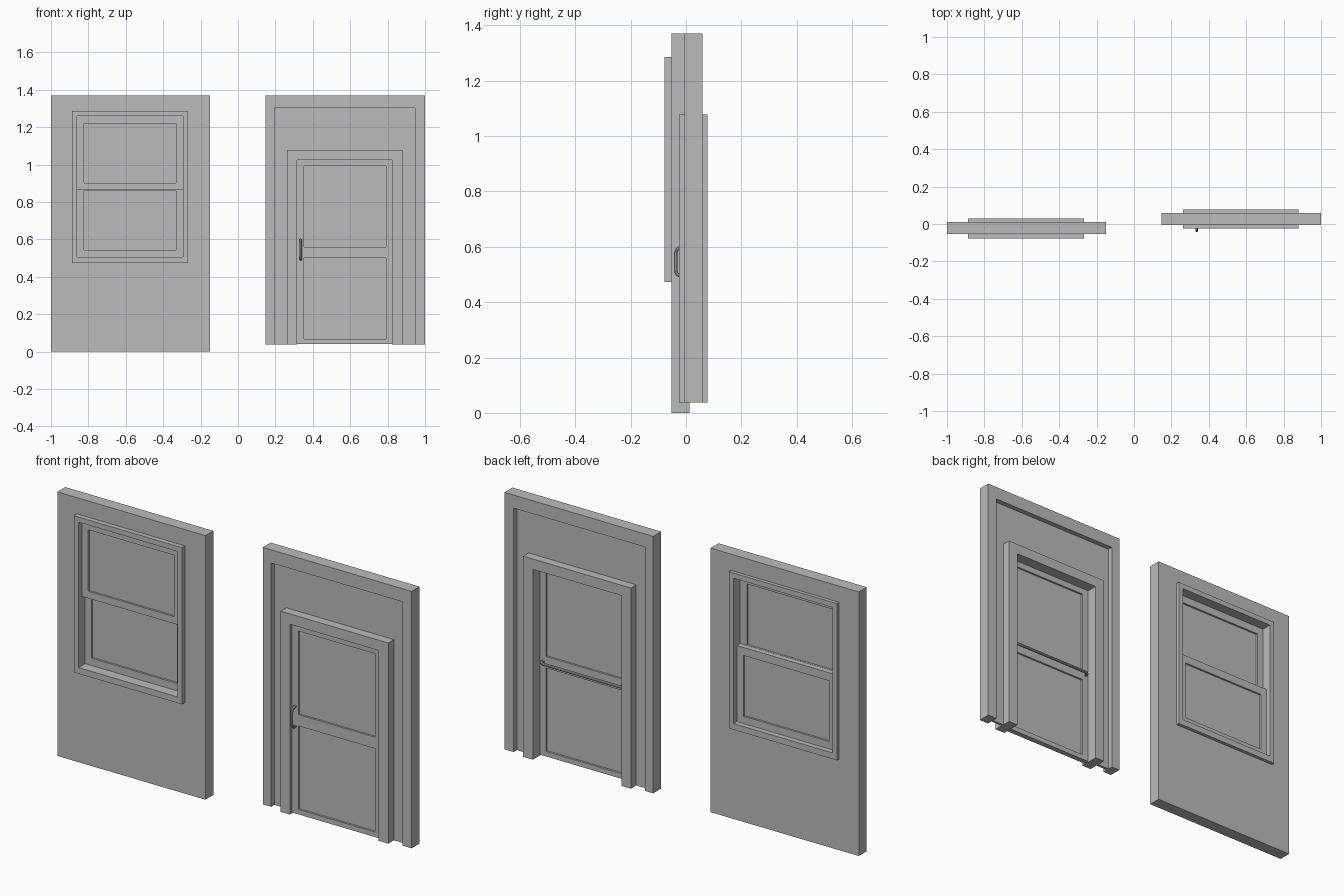
import bpy, bmesh, math
from mathutils import Vector

cube = bpy.data.objects.get("Cube")
if cube:
    bpy.data.objects.remove(cube, do_unlink=True)

grey = bpy.data.materials.new("plain_grey")
grey.use_nodes = True
colour = (0.5, 0.5, 0.5, 1)
grey.diffuse_color = colour
grey.node_tree.nodes["Principled BSDF"].inputs["Base Color"].default_value = colour


def lattice(name, xs, zs, y0, y1, holes=()):
    """Slab split into cells at xs and zs, with the listed cells left open."""
    bm = bmesh.new()
    cache = {}

    def vert(i, k, y):
        if (i, k, y) not in cache:
            cache[i, k, y] = bm.verts.new((xs[i], y, zs[k]))
        return cache[i, k, y]

    cells = {(i, k) for i in range(len(xs) - 1) for k in range(len(zs) - 1)} - set(holes)
    for i, k in cells:
        ring = [(i, k), (i + 1, k), (i + 1, k + 1), (i, k + 1)]
        sides = [(i, k - 1), (i + 1, k), (i, k + 1), (i - 1, k)]
        for y in (y0, y1):
            bm.faces.new([vert(*c, y) for c in ring])
        for n, neighbour in enumerate(sides):
            if neighbour not in cells:
                a, b = ring[n], ring[(n + 1) % 4]
                bm.faces.new([vert(*a, y0), vert(*b, y0), vert(*b, y1), vert(*a, y1)])
    bmesh.ops.recalc_face_normals(bm, faces=bm.faces)
    bmesh.ops.dissolve_limit(bm, angle_limit=0.01, verts=bm.verts, edges=bm.edges)
    mesh = bpy.data.meshes.new(name)
    bm.to_mesh(mesh)
    bm.free()
    mesh.materials.append(grey)
    ob = bpy.data.objects.new(name, mesh)
    bpy.context.collection.objects.link(ob)
    return ob


def pull(name, start, end, out, radius, bend=0.022):
    """Round bar between two points, standing off along out with rounded corners."""
    a, b, out = Vector(start), Vector(end), Vector(out)
    along = (b - a).normalized()
    away = out.normalized()
    points = [a]
    for corner, d, flip in ((a + out, along, False), (b + out, -along, True)):
        centre = corner + bend * (d - away)
        arc = [centre + bend * (away * math.sin(t) - d * math.cos(t))
               for t in (n * math.pi / 12 for n in range(7))]
        points += arc[::-1] if flip else arc
    points.append(b)
    curve = bpy.data.curves.new(name, 'CURVE')
    curve.dimensions = '3D'
    curve.bevel_depth = radius
    curve.bevel_resolution = 3
    curve.use_fill_caps = True
    spline = curve.splines.new('POLY')
    spline.points.add(len(points) - 1)
    for p, co in zip(spline.points, points):
        p.co = (*co, 1)
    curve.materials.append(grey)
    ob = bpy.data.objects.new(name, curve)
    bpy.context.collection.objects.link(ob)
    bpy.ops.object.select_all(action='DESELECT')
    ob.select_set(True)
    bpy.context.view_layer.objects.active = ob
    bpy.ops.object.convert(target='MESH')
    bpy.ops.object.shade_smooth_by_angle()


HOLE = [(1, 1)]      # closed ring
PORTAL = [(1, 0)]    # open at the floor

# Window wall and casing
lattice("window_wall", [-1, -0.888, -0.267, -0.15], [0, 0.473, 1.286, 1.37], -0.053, 0.012, HOLE)
lattice("window_casing", [-0.888, -0.861, -0.294, -0.267],
        [0.473, 0.505, 1.259, 1.286], -0.078, 0.03, HOLE)

# Two sliding sashes, the upper one in front
for name, zs, y in (("upper", [0.864, 0.901, 1.219, 1.259], -0.051),
                    ("lower", [0.505, 0.543, 0.858, 0.9], -0.024)):
    lattice(name + "_sash", [-0.861, -0.824, -0.332, -0.294], zs, y, y + 0.027, HOLE)
    lattice(name + "_pane", [-0.824, -0.332], zs[1:3], y + 0.01, y + 0.017)

# Door wall: outer surround with a thin infill panel
FLOOR = 0.037
lattice("door_wall_surround", [0.146, 0.194, 0.947, 1], [FLOOR, 1.302, 1.37], -0.005, 0.06, PORTAL)
lattice("door_wall_panel", [0.194, 0.262, 0.88, 0.947], [FLOOR, 1.078, 1.302], 0.021, 0.034, PORTAL)
lattice("door_casing", [0.262, 0.315, 0.824, 0.88], [FLOOR, 1.024, 1.078], -0.025, 0.078, PORTAL)

# Door leaf with two panes
rails = [FLOOR + 0.004, 0.067, 0.5, 0.559, 0.992, 1.024]
lattice("door_leaf", [0.315, 0.353, 0.791, 0.824], rails, -0.008, 0.02, [(1, 1), (1, 3)])
for name, k in (("lower", 1), ("upper", 3)):
    lattice(name + "_door_pane", [0.353, 0.791], rails[k:k + 2], 0.002, 0.01)

# Front pull handle and rear push bar
pull("pull_handle", (0.335, 0, 0.494), (0.335, 0, 0.598), (0, -0.037, 0), 0.0065)
pull("push_bar", (0.333, 0.012, 0.53), (0.806, 0.012, 0.53), (0, 0.034, 0), 0.0075)
